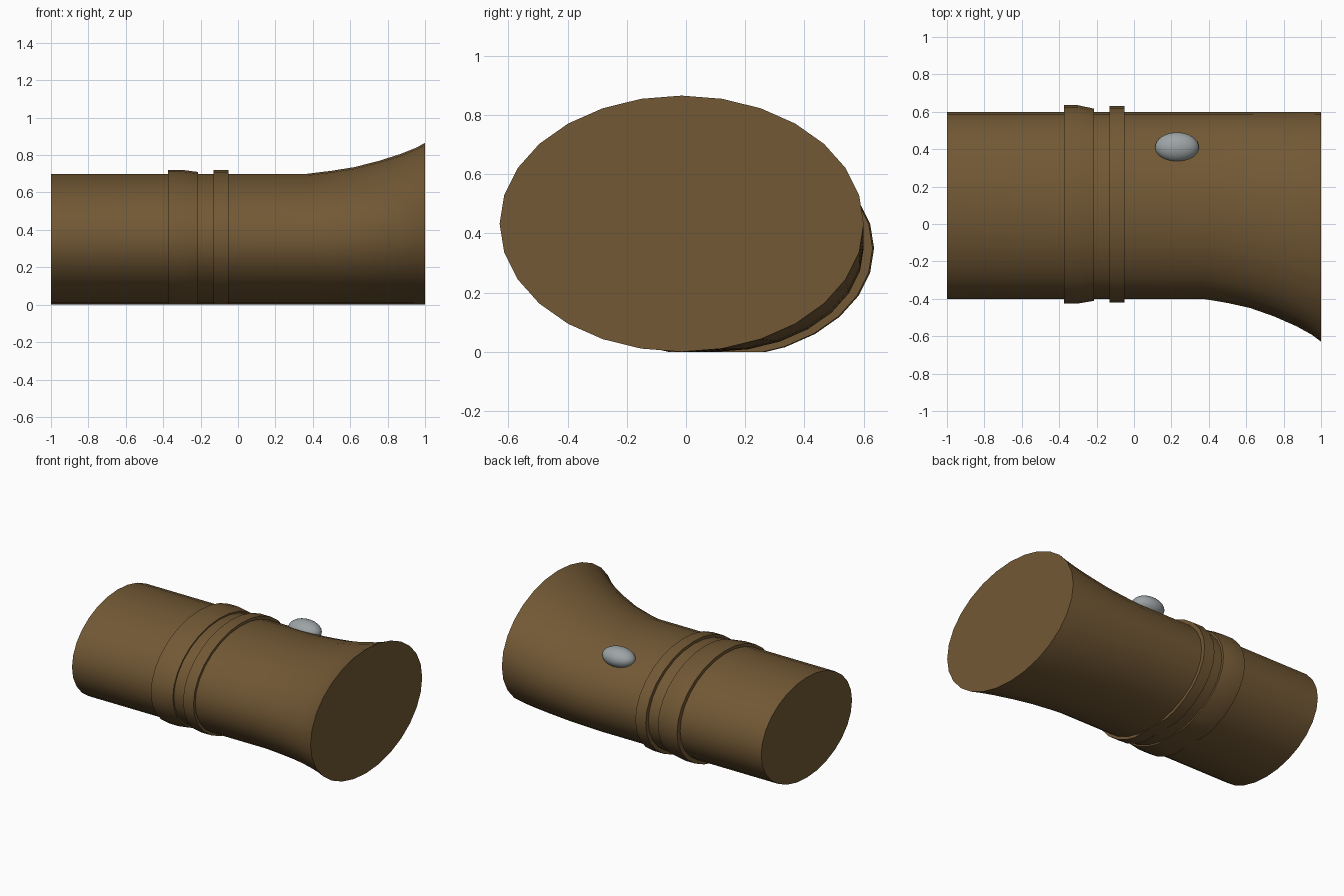
import bpy, bmesh, math

if "Cube" in bpy.data.objects:
    bpy.data.objects.remove(bpy.data.objects["Cube"])

SIDES = 28


def material(name, rgb):
    m = bpy.data.materials.new(name)
    m.diffuse_color = (*rgb, 1.0)
    m.use_nodes = True
    m.node_tree.nodes["Principled BSDF"].inputs["Base Color"].default_value = m.diffuse_color
    return m


BROWN = material("brown", (0.168, 0.098, 0.035))
GREY = material("grey", (0.34, 0.37, 0.38))


def loft(name, stations, mat):
    """Skin oval cross-sections given as (x, centre y, centre z, radius y, radius z)."""
    bm = bmesh.new()
    rings = []
    for x, cy, cz, ry, rz in stations:
        rings.append([bm.verts.new((x, cy + ry * math.sin(2 * math.pi * i / SIDES),
                                    cz + rz * math.cos(2 * math.pi * i / SIDES)))
                      for i in range(SIDES)])
    for a, b in zip(rings, rings[1:]):
        for i in range(SIDES):
            j = (i + 1) % SIDES
            bm.faces.new((a[i], a[j], b[j], b[i]))
    bm.faces.new(rings[0])
    bm.faces.new(rings[-1])
    # Trim anything below the ground and close the cut
    cut = bmesh.ops.bisect_plane(bm, geom=bm.verts[:] + bm.edges[:] + bm.faces[:],
                                 plane_co=(0, 0, 0), plane_no=(0, 0, -1),
                                 dist=1e-5, clear_outer=True)
    bmesh.ops.holes_fill(bm, edges=[e for e in bm.edges if e.is_boundary], sides=0)
    bmesh.ops.recalc_face_normals(bm, faces=bm.faces[:])
    me = bpy.data.meshes.new(name)
    bm.to_mesh(me)
    bm.free()
    ob = bpy.data.objects.new(name, me)
    bpy.context.collection.objects.link(ob)
    me.materials.append(mat)
    smooth(ob)
    return ob


def smooth(ob):
    bpy.ops.object.select_all(action='DESELECT')
    ob.select_set(True)
    bpy.context.view_layer.objects.active = ob
    bpy.ops.object.shade_smooth_by_angle(angle=math.radians(30))


# Barrel: straight oval tube, flaring up and forward at the right end
barrel = []
for x, top in [(-1, .70), (.37, .70), (.50, .716), (.62, .735), (.75, .768),
               (.87, .806), (.95, .838), (1, .865)]:
    ry = .5 + (top - .7) * .695
    barrel.append((x, .6 - ry, top / 2, ry, top / 2))
loft("barrel", barrel, BROWN)

# Raised bands around the barrel
loft("wide_band", [(-.375, .105, .35, .53, .371), (-.30, .105, .35, .53, .371),
                   (-.215, .103, .35, .514, .36)], BROWN)
loft("narrow_band", [(-.13, .105, .35, .525, .369), (-.05, .105, .35, .525, .369)], BROWN)

# Oval button on the back shoulder
bpy.ops.mesh.primitive_uv_sphere_add(segments=32, ring_count=16, radius=1,
                                     location=(.23, .41, .632))
button = bpy.context.object
button.name = "button"
button.scale = (.117, .08, .066)
button.data.materials.append(GREY)
smooth(button)
